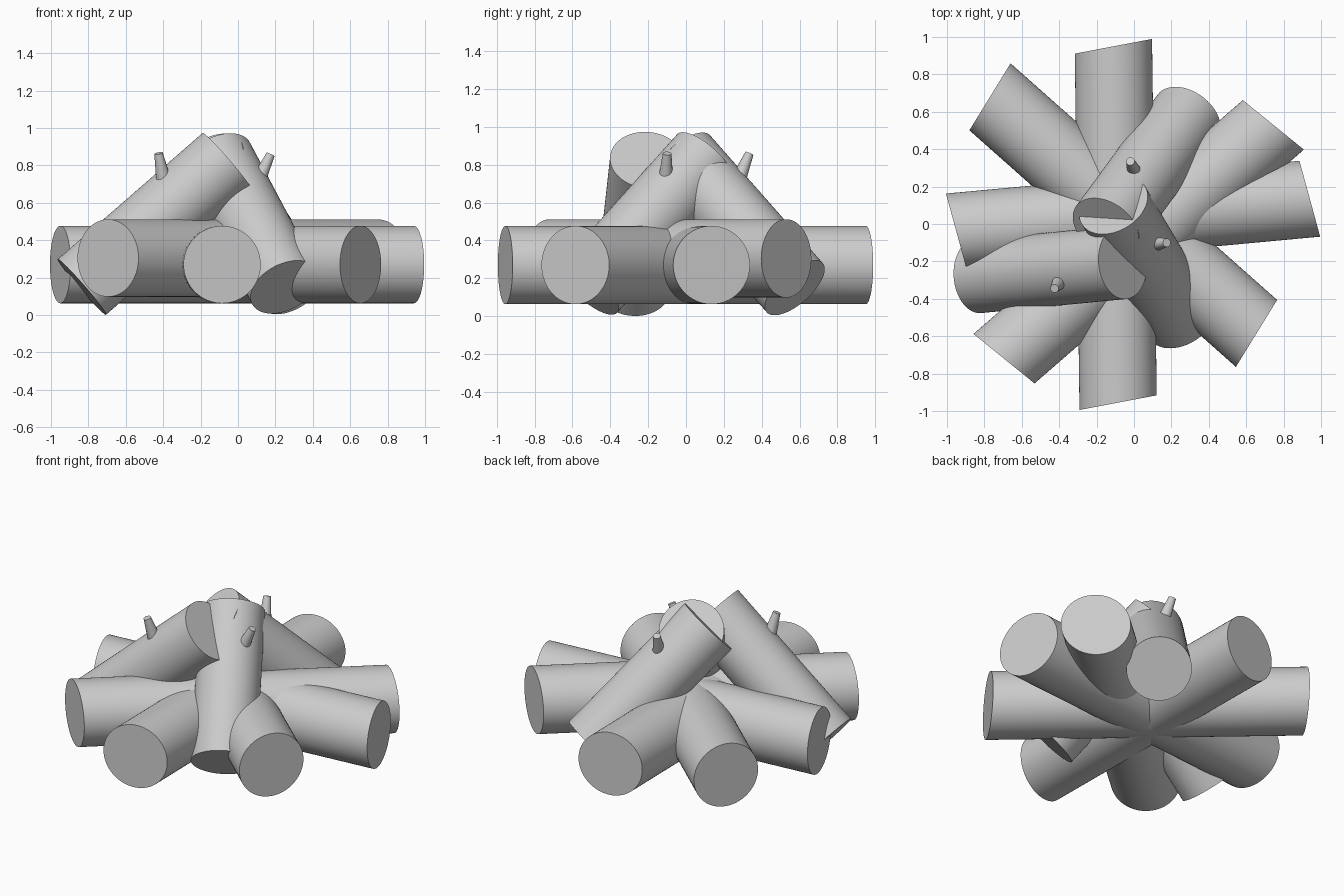
import bpy
import bmesh
from math import radians, tan
from mathutils import Matrix, Vector

if "Cube" in bpy.data.objects:
    bpy.data.objects.remove(bpy.data.objects["Cube"])

# Single plain grey for everything
GREY = (0.6, 0.6, 0.6, 1.0)
grey = bpy.data.materials.new("plain_grey")
grey.use_nodes = True
grey.diffuse_color = GREY
grey.node_tree.nodes["Principled BSDF"].inputs["Base Color"].default_value = GREY


def rod(name, start, end, r_start, r_end, skew=0, sides=64):
    """Round rod between two points; skew slants both end cuts sideways."""
    start, end = Vector(start), Vector(end)
    axis = (end - start).normalized()
    side = Vector((0, 0, 1)).cross(axis).normalized()
    up = axis.cross(side)
    bm = bmesh.new()
    bmesh.ops.create_cone(bm, cap_ends=True, segments=sides, radius1=r_start,
                          radius2=r_end, depth=(end - start).length)
    # local x runs sideways, local y upward, local z along the rod
    for v in bm.verts:
        v.co.z -= tan(radians(skew)) * v.co.x
    basis = Matrix((side, up, axis)).transposed().to_4x4()
    bm.transform(Matrix.Translation((start + end) / 2) @ basis)
    bmesh.ops.recalc_face_normals(bm, faces=bm.faces)
    mesh = bpy.data.meshes.new(name)
    bm.to_mesh(mesh)
    bm.free()
    mesh.materials.append(grey)
    obj = bpy.data.objects.new(name, mesh)
    bpy.context.collection.objects.link(obj)
    bpy.ops.object.select_all(action="DESELECT")
    obj.select_set(True)
    bpy.context.view_layer.objects.active = obj
    bpy.ops.object.shade_smooth_by_angle(angle=radians(35))
    return obj


# Four long logs lying crossed through the middle
LOG = 0.207
ground_logs = {
    "log_left_right": ((-0.95, -0.04, 0.27), (0.94, 0.135, 0.27)),
    "log_front_back": ((-0.085, -0.955, 0.27), (-0.11, 0.95, 0.27)),
    "log_diagonal_low": ((-0.77, 0.68, 0.27), (0.655, -0.585, 0.27)),
    "log_diagonal_high": ((-0.695, -0.72, 0.305), (0.745, 0.53, 0.305)),
}
for name, (a, b) in ground_logs.items():
    rod(name, a, b, LOG, LOG, skew=10)

# Three logs leaning together into a peak
LEAN = 0.197
leaning_logs = {
    "leaning_log_side": ((-0.835, -0.28, 0.15), (-0.06, -0.205, 0.825)),
    "leaning_log_back": ((0.285, 0.575, 0.15), (-0.15, -0.02, 0.825)),
    "leaning_log_front": ((0.25, -0.51, 0.15), (-0.11, 0.1, 0.83)),
}
for name, (a, b) in leaning_logs.items():
    rod(name, a, b, LEAN, LEAN)

# Broken twig stubs, one on each leaning log
twigs = {
    "twig_side": ((-0.39, -0.30, 0.68), (-0.425, -0.345, 0.865)),
    "twig_back": ((0.01, 0.26, 0.68), (-0.02, 0.335, 0.86)),
    "twig_front": ((0.09, -0.11, 0.68), (0.175, -0.10, 0.86)),
}
for name, (a, b) in twigs.items():
    rod(name, a, b, 0.045, 0.023, sides=16)
